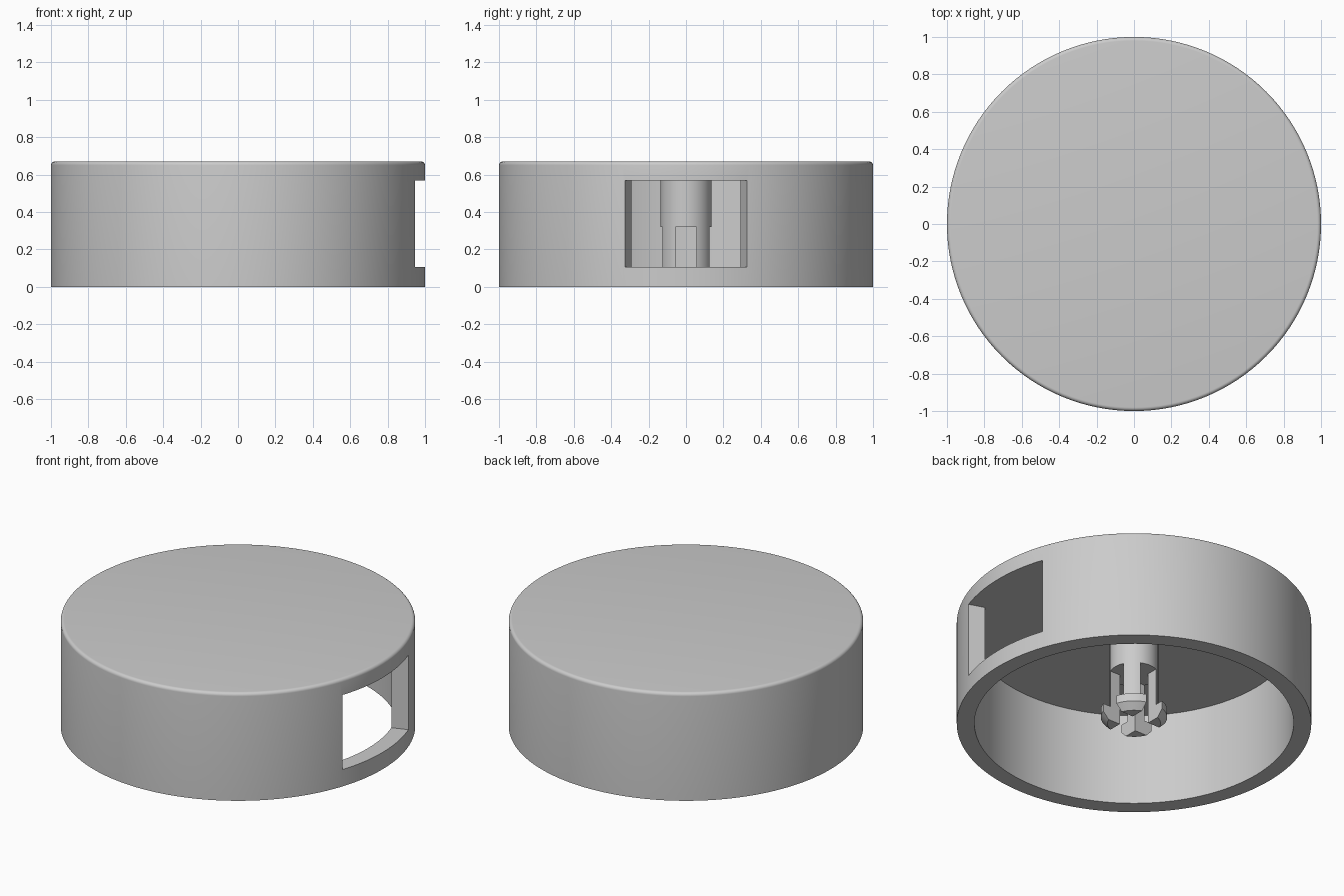
import bpy, bmesh, math
from mathutils import Matrix, Vector

cube = bpy.data.objects.get("Cube")
if cube:
    bpy.data.objects.remove(cube, do_unlink=True)

HEIGHT, CEILING = 0.67, 0.57
INNER = 0.9
SLOT = 0.114

grey = bpy.data.materials.new("plain_grey")
grey.use_nodes = True
grey.diffuse_color = (0.6, 0.6, 0.6, 1)
grey.node_tree.nodes["Principled BSDF"].inputs["Base Color"].default_value = (0.6, 0.6, 0.6, 1)


def finish(bm, name):
    bmesh.ops.recalc_face_normals(bm, faces=bm.faces)
    mesh = bpy.data.meshes.new(name)
    bm.to_mesh(mesh)
    bm.free()
    mesh.materials.append(grey)
    obj = bpy.data.objects.new(name, mesh)
    bpy.context.collection.objects.link(obj)
    return obj


def lathe(name, profile, steps):
    """Spin an (r, z) profile about the z axis."""
    bm = bmesh.new()
    verts = [bm.verts.new((r, 0, z)) for r, z in profile]
    edges = [bm.edges.new(pair) for pair in zip(verts, verts[1:])]
    bmesh.ops.spin(bm, geom=verts + edges, cent=(0, 0, 0), axis=(0, 0, 1),
                   angle=math.tau, steps=steps, use_duplicate=False)
    bmesh.ops.remove_doubles(bm, verts=bm.verts, dist=1e-4)
    return finish(bm, name)


def prism(name, outline, low, high):
    """Extrude an (x, y) outline from low to high."""
    bm = bmesh.new()
    face = bm.faces.new([bm.verts.new((x, y, low)) for x, y in outline])
    top = bmesh.ops.extrude_face_region(bm, geom=[face])["geom"]
    bmesh.ops.translate(bm, vec=(0, 0, high - low),
                        verts=[v for v in top if isinstance(v, bmesh.types.BMVert)])
    return finish(bm, name)


def select(obj):
    bpy.ops.object.select_all(action='DESELECT')
    obj.select_set(True)
    bpy.context.view_layer.objects.active = obj


def cut(obj, cutter):
    cutter.hide_render = True
    mod = obj.modifiers.new("cut", 'BOOLEAN')
    mod.operation, mod.solver, mod.object = 'DIFFERENCE', 'EXACT', cutter
    select(obj)
    bpy.ops.object.modifier_apply(modifier=mod.name)
    bpy.data.objects.remove(cutter, do_unlink=True)


def smooth(obj):
    select(obj)
    bpy.ops.object.shade_smooth_by_angle(angle=math.radians(30))


# Cap shell: rounded upper rim, open underside
round_r = 0.02
rim = [(1 - round_r + round_r * math.cos(a), HEIGHT - round_r + round_r * math.sin(a))
       for a in (math.radians(15 * i) for i in range(7))]
shell = lathe("cap_shell", [(0, CEILING), (INNER, CEILING), (INNER, 0), (1, 0)]
              + rim + [(0, HEIGHT)], 128)

# Window in the left wall, with radial side faces
half = math.asin(0.325)
c, s = math.cos(half), math.sin(half)
window = prism("window_cutter", [(0.5 * c, -0.5 * s), (1.2 * c, -1.2 * s),
                                 (1.2 * c, 1.2 * s), (0.5 * c, 0.5 * s)],
               0.105, CEILING - 0.001)
cut(shell, window)
smooth(shell)

# Central post with a barbed tip, split into four snap fingers
post = lathe("snap_post", [(0, 0), (0.15, 0), (0.187, 0.04), (0.187, 0.09),
                           (0.137, 0.09), (0.137, CEILING + 0.02), (0, CEILING + 0.02)], 64)
w = SLOT / 2
for name, (a, b) in (("slot_cutter_x", (0.4, w)), ("slot_cutter_y", (w, 0.4))):
    cut(post, prism(name, [(-a, -b), (a, -b), (a, b), (-a, b)], -0.1, 0.32))
smooth(post)
